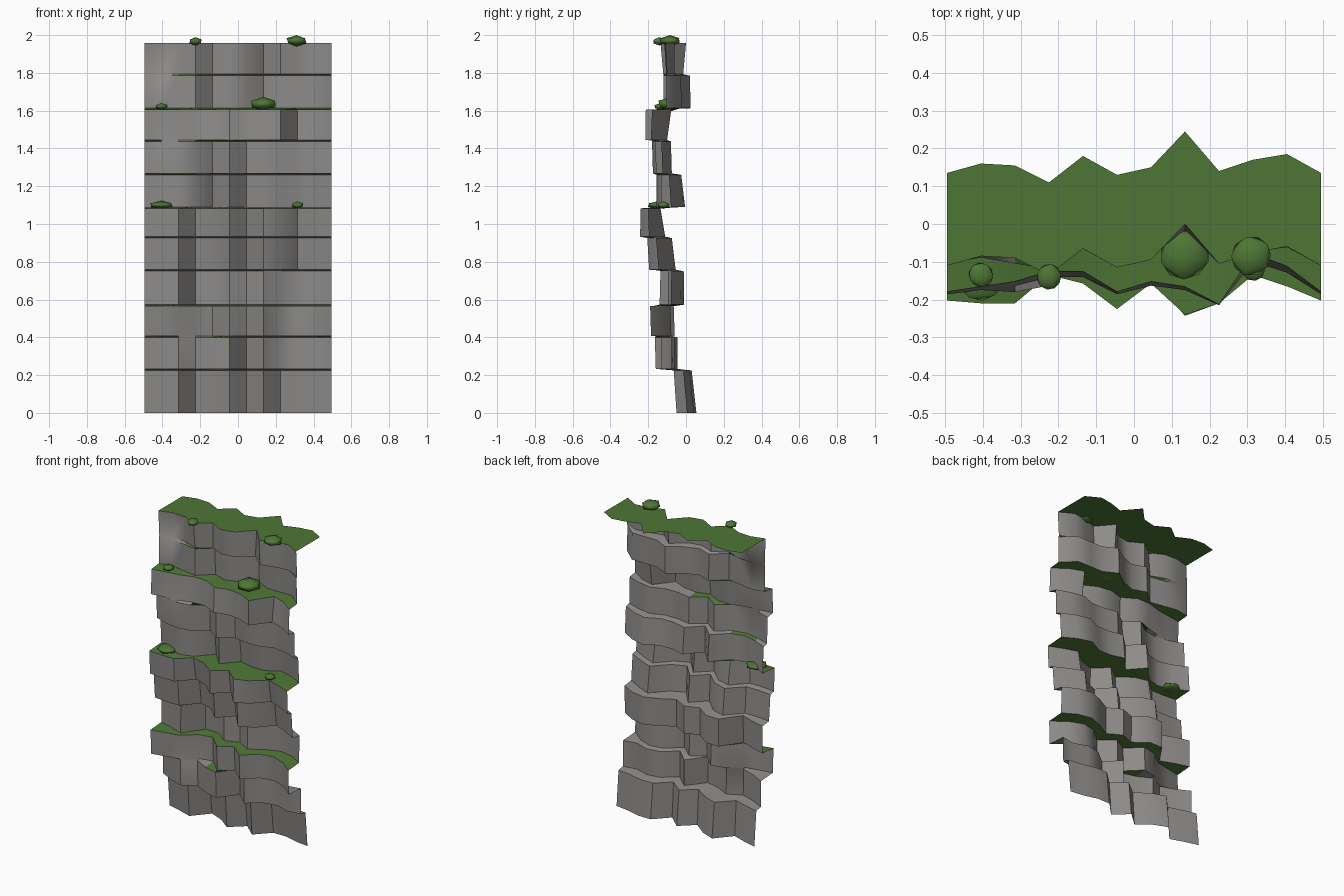
import bpy, random

if "Cube" in bpy.data.objects:
    bpy.data.objects.remove(bpy.data.objects["Cube"])

random.seed(4)
XS = [-0.495 + 0.09 * i for i in range(12)]
# jagged plan outlines shared by the rock layers
LOWER = [0, -.02, -.045, .04, .01, -.045, .02, -.045, .03, .03, .01, 0]
STEP = [.02, -.01, -.03, .0, -.03, -.045, .03, -.025, .02, .03, .01, .02]
BULGE = [-.04, -.03, -.02, .02, .03, -.02, .01, -.035, .01, .02, .0, -.04]
SLOPE = [-.01, -.025, -.045, .03, .03, -.01, .01, -.02, .01, .03, .02, -.01]
FORE = [-.015, -.02, -.02, .03, .015, -.03, .015, -.04, -.02, .03, .01, -.015]
SOFT = [0, -.02, -.03, -.02, .02, -.02, .02, .01, .01, .03, .02, 0]
MIDDLE = [-.02, -.01, 0, .02, .02, -.02, 0, -.01, -.045, .055, .03, -.02]
UPPER = [0, .025, .02, -.025, .045, -.005, .015, .11, .005, .035, .05, 0]
RIM = [-.02, -.01, -.02, -.03, .02, .0, .02, .06, .03, .03, .03, -.02]
# each layer: top height, outline, front/back limits at its bottom and top
LAYERS = [(.225, LOWER, -.05, .055, -.065, .03), (.40, STEP, -.16, -.045, -.165, -.045),
          (.565, BULGE, -.185, -.06, -.19, -.065), (.75, SLOPE, -.14, -.01, -.135, -.012),
          (.925, FORE, -.195, -.055, -.205, -.075), (1.083, FORE, -.243, -.11, -.24, -.135),
          (1.26, SOFT, -.155, -.005, -.155, -.025), (1.437, SOFT, -.175, -.075, -.18, -.08),
          (1.605, MIDDLE, -.215, -.10, -.213, -.078), (1.785, RIM, -.12, .025, -.12, .02),
          (1.957, UPPER, -.12, -.015, -.135, 0)]
# mossy columns on each ledge (layer: first, last)
MOSS = {1: (4, 5), 2: (0, 11), 5: (0, 11), 6: (1, 3), 7: (3, 6), 8: (0, 11), 9: (2, 3)}


def colour(name, rgb):
    m = bpy.data.materials.new(name)
    m.diffuse_color = (*rgb, 1)
    m.use_nodes = True
    m.node_tree.nodes["Principled BSDF"].inputs["Base Color"].default_value = m.diffuse_color
    return m


rock = colour("rock", (0.27, 0.26, 0.25))
moss = colour("moss", (0.075, 0.18, 0.035))


def sheet(name, rows, green):
    """Join rows of points into a sheet; green(row, col) picks moss faces."""
    n = len(XS)
    verts = [p for r in rows for p in r]
    quads = [(j, i) for j in range(len(rows) - 1) for i in range(n - 1)]
    faces = [(j * n + i, j * n + i + 1, (j + 1) * n + i + 1, (j + 1) * n + i) for j, i in quads]
    me = bpy.data.meshes.new(name)
    me.from_pydata(verts, [], faces)
    me.materials.append(rock)
    me.materials.append(moss)
    for poly, (j, i) in zip(me.polygons, quads):
        poly.material_index = int(green(j, i))
    ob = bpy.data.objects.new(name, me)
    bpy.context.collection.objects.link(ob)
    bpy.ops.object.select_all(action='DESELECT')
    ob.select_set(True)
    bpy.context.view_layer.objects.active = ob
    bpy.ops.object.shade_smooth_by_angle(angle=0.75)


def fit(shape, front, back):
    lo, hi = min(shape), max(shape)
    return [front + (s - lo) / (hi - lo) * (back - front) for s in shape]


# rock layers: a bottom and a top row each, ledges form between them
rows, z0 = [], 0.0
for z1, shape, f0, b0, f1, b1 in LAYERS:
    rows.append([(x, y, z0) for x, y in zip(XS, fit(shape, f0, b0))])
    rows.append([(x, y, z1) for x, y in zip(XS, fit(shape, f1, b1))])
    z0 = z1 + 0.008


def is_moss(j, i):
    a, b = MOSS.get(j // 2, (0, 0))
    return j % 2 == 1 and a <= i < b


sheet("cliff_wall", rows, is_moss)

# grassy plateau running back from the top edge
front = rows[-1]
sheet("grass_top", [front, [(x, y + 0.245, z) for x, y, z in front]], lambda j, i: True)

# low bushes on the ledges: x, y, z, radius, half height
for x, y, z, r, h in [(-.225, -.14, 1.967, .038, .022), (.31, -.085, 1.97, .06, .03),
                      (-.405, -.135, 1.622, .037, .018), (.135, -.08, 1.635, .076, .038),
                      (-.405, -.145, 1.10, .067, .022), (.315, -.12, 1.10, .035, .02)]:
    bpy.ops.mesh.primitive_ico_sphere_add(subdivisions=1, radius=1, location=(x, y, z))
    ob = bpy.context.object
    ob.name = "bush"
    ob.scale = (r, r * 0.95, h)
    ob.rotation_euler.z = random.uniform(0, 6)
    ob.data.materials.append(moss)
    bpy.ops.object.shade_smooth()
